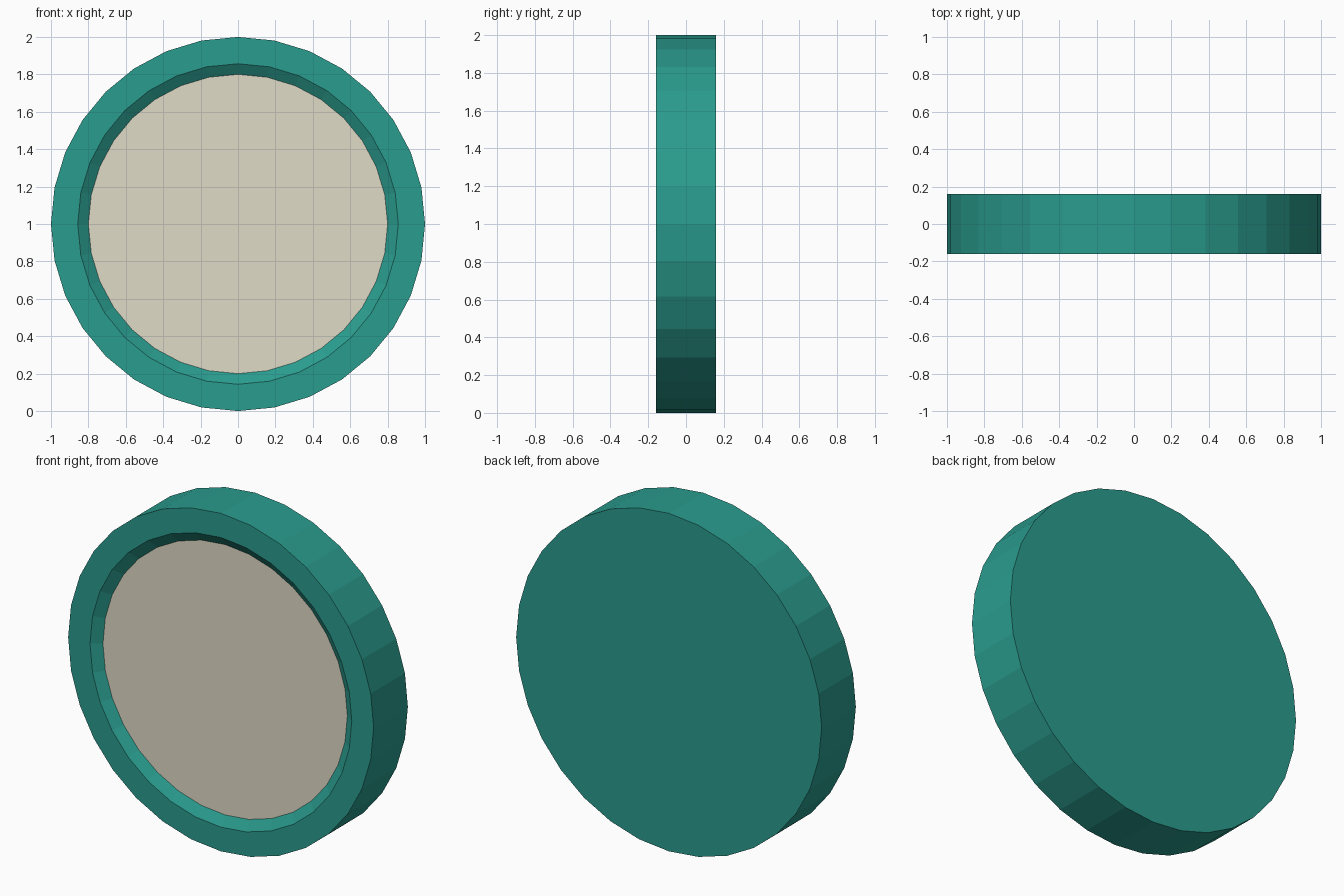
import bpy, bmesh, math

if "Cube" in bpy.data.objects:
    bpy.data.objects.remove(bpy.data.objects["Cube"])

SIDES = 32


def material(name, rgb):
    m = bpy.data.materials.new(name)
    m.diffuse_color = (*rgb, 1.0)
    m.use_nodes = True
    m.node_tree.nodes["Principled BSDF"].inputs["Base Color"].default_value = m.diffuse_color
    return m


def lathe(name, profile, mats, cap_index=0):
    """Spin (radius, y) points about the y axis through z = 1; cap both ends."""
    bm = bmesh.new()
    rings = []
    for r, y in profile:
        rings.append([bm.verts.new((r * math.sin(2 * math.pi * i / SIDES), y,
                                    1 + r * math.cos(2 * math.pi * i / SIDES)))
                      for i in range(SIDES)])
    for a, b in zip(rings, rings[1:]):
        for i in range(SIDES):
            j = (i + 1) % SIDES
            bm.faces.new((a[i], a[j], b[j], b[i]))
    bm.faces.new(rings[0]).material_index = cap_index
    bm.faces.new(rings[-1])
    bmesh.ops.recalc_face_normals(bm, faces=bm.faces)
    mesh = bpy.data.meshes.new(name)
    bm.to_mesh(mesh)
    bm.free()
    for m in mats:
        mesh.materials.append(m)
    ob = bpy.data.objects.new(name, mesh)
    bpy.context.collection.objects.link(ob)
    return ob


teal = material("teal", (0.023, 0.332, 0.270))
cream = material("cream", (0.745, 0.708, 0.570))

# Round body: recessed front panel, sloped inner lip, flat rim, side wall, back
lathe("round_dish",
      [(0.80, -0.12), (0.857, -0.16), (1.0, -0.16), (1.0, 0.16)],
      [teal, cream], cap_index=1)
